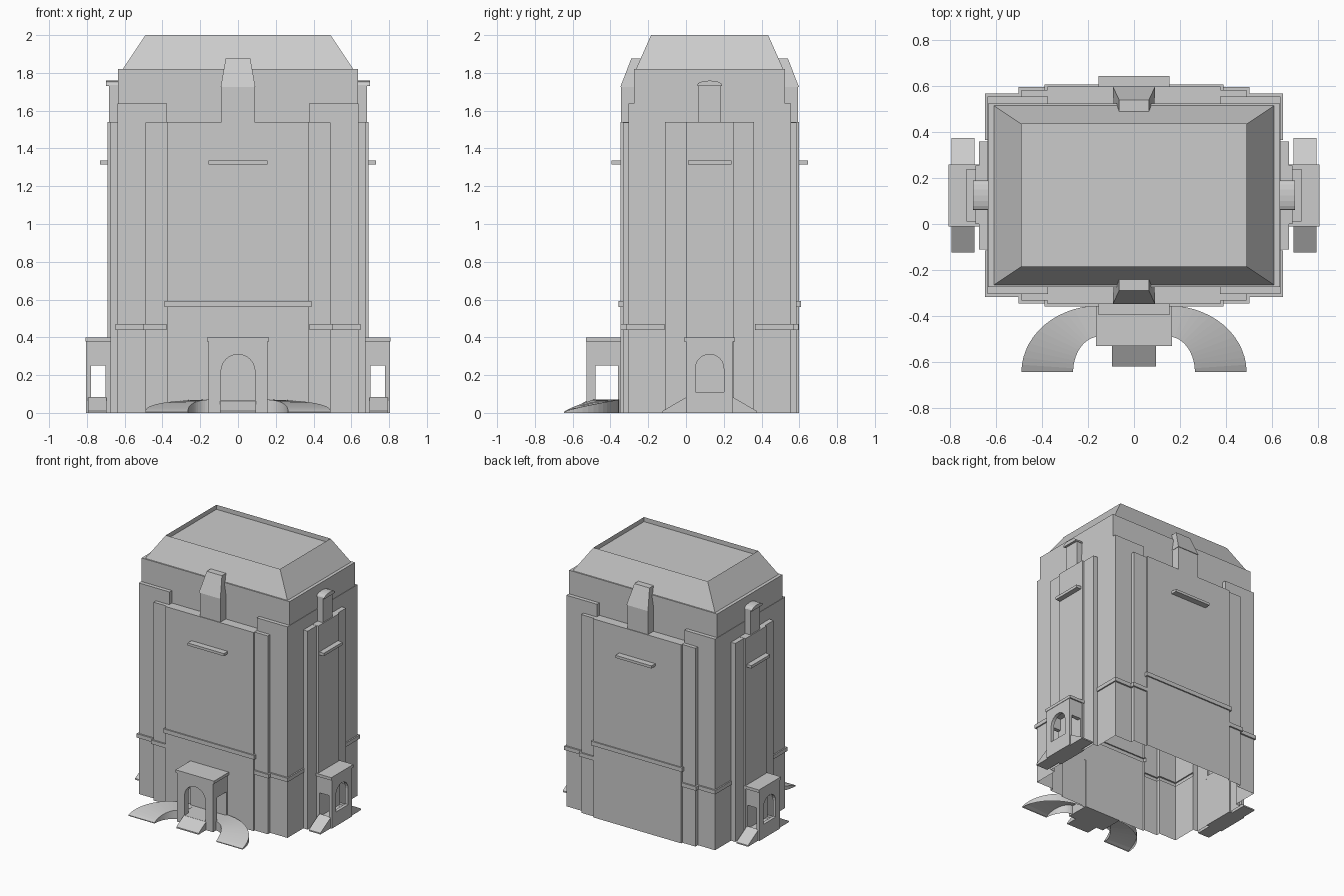
import bpy, bmesh, math

if "Cube" in bpy.data.objects:
    bpy.data.objects.remove(bpy.data.objects["Cube"])

CY = 0.125  # centre line of the tower in y


def mesh_obj(name, verts, faces):
    bm = bmesh.new()
    vs = [bm.verts.new(v) for v in verts]
    for f in faces:
        bm.faces.new([vs[i] for i in f])
    bmesh.ops.recalc_face_normals(bm, faces=bm.faces)
    me = bpy.data.meshes.new(name)
    bm.to_mesh(me)
    bm.free()
    ob = bpy.data.objects.new(name, me)
    bpy.context.collection.objects.link(ob)
    return ob


def prism(name, pts, lo, hi, axis):
    """Extrude a 2D outline along an axis ('x': pts are y,z / 'y': pts are x,z)."""
    n = len(pts)
    place = {'x': lambda p, d: (d, p[0], p[1]), 'y': lambda p, d: (p[0], d, p[1])}[axis]
    verts = [place(p, lo) for p in pts] + [place(p, hi) for p in pts]
    faces = [list(range(n)), list(range(n, 2 * n))]
    faces += [[i, (i + 1) % n, n + (i + 1) % n, n + i] for i in range(n)]
    return mesh_obj(name, verts, faces)


def box(name, x0, x1, y0, y1, z0, z1):
    return prism(name, [(x0, z0), (x1, z0), (x1, z1), (x0, z1)], y0, y1, 'y')


def boolean(ob, other, op):
    m = ob.modifiers.new("bool", 'BOOLEAN')
    m.operation, m.object, m.solver = op, other, 'EXACT'
    bpy.context.view_layer.objects.active = ob
    bpy.ops.object.modifier_apply(modifier=m.name)
    bpy.data.objects.remove(other, do_unlink=True)


def arch(half, z0, top, steps=12):
    spring = top - half
    return [(-half, z0), (half, z0)] + [
        (half * math.cos(math.pi * i / steps), spring + half * math.sin(math.pi * i / steps))
        for i in range(steps + 1)]


# Tower shell: stepped walls merged into one surface
tower = box("tower_walls", -0.635, 0.635, CY - 0.40, CY + 0.40, -0.1, 1.82)


def add(hx, y0, y1, z0, z1):
    boolean(tower, box("part", -hx, hx, y0, y1, z0, z1), 'UNION')


def add_sym(hx, hy, z0, z1):
    add(hx, CY - hy, CY + hy, z0, z1)


for s in (-1, 1):  # corner blocks
    a, b = sorted((s * 0.375, s * 0.638))
    boolean(tower, box("part", a, b, CY - 0.43, CY + 0.43, -0.11, 1.637), 'UNION')
add_sym(0.49, 0.459, -0.12, 1.538)      # front and back pilasters
add_sym(0.377, 0.473, -0.13, 1.54)      # front and back panels
add(0.675, -0.11, 0.36, -0.14, 1.539)   # side pilasters
add(0.69, 0.0, 0.255, -0.15, 1.541)     # side panels
add(0.682, 0.065, 0.185, 1.3, 1.735)    # side chimneys
add_sym(0.39, 0.483, 0.56, 0.592)       # front and back string course
add_sym(0.155, 0.52, 1.315, 1.335)      # front and back balcony ledges
add(0.73, 0.01, 0.24, 1.314, 1.336)     # side balcony ledges
add_sym(0.088, 0.468, 1.45, 1.73)       # front and back chimneys
for sx in (-1, 1):  # corner string courses
    for sy in (-1, 1):
        for xa, xb, ya, yb in ((0.379, 0.648, 0.24, 0.443), (0.378, 0.503, 0.3, 0.471)):
            x0, x1 = sorted((sx * xa, sx * xb))
            y0, y1 = sorted((CY + sy * ya, CY + sy * yb))
            boolean(tower, box("part", x0, x1, y0, y1, 0.44, 0.47), 'UNION')

# Trim at the ground, leaving the underside open
bm = bmesh.new()
bm.from_mesh(tower.data)
bmesh.ops.bisect_plane(bm, geom=bm.verts[:] + bm.edges[:] + bm.faces[:],
                       plane_co=(0, 0, 0), plane_no=(0, 0, 1), clear_inner=True)
bm.to_mesh(tower.data)
bm.free()

# Roof: sloped sides and a sunken flat top
rings = [(0.61, 0.39, 1.82), (0.49, 0.31, 2.0), (0.49, 0.31, 1.965)]
verts = [(sx * hx, CY + sy * hy, z) for hx, hy, z in rings
         for sx, sy in ((-1, -1), (1, -1), (1, 1), (-1, 1))]
faces = [[r + i, r + (i + 1) % 4, r + 4 + (i + 1) % 4, r + 4 + i]
         for r in (0, 4) for i in range(4)] + [[8, 9, 10, 11]]
mesh_obj("roof", verts, faces)

# Chimney hoods on the front and back
for s, side in ((-1, "front"), (1, "back")):
    v = [(x, CY + s * y, z) for x, y, z in (
        (-0.092, 0.473, 1.725), (0.092, 0.473, 1.725), (0.088, 0.355, 1.725), (-0.088, 0.355, 1.725),
        (-0.065, 0.415, 1.875), (0.065, 0.415, 1.875), (0.065, 0.355, 1.875), (-0.065, 0.355, 1.875))]
    mesh_obj(side + "_chimney_hood", v, [(0, 1, 2, 3), (4, 5, 6, 7), (0, 1, 5, 4),
                                         (1, 2, 6, 5), (2, 3, 7, 6), (3, 0, 4, 7)])

# Rounded chimney caps on the sides
cap = [(CY - 0.065, 1.73)] + [(CY - 0.065 * math.cos(math.pi * i / 8),
                               1.737 + 0.022 * math.sin(math.pi * i / 8)) for i in range(9)]
cap.append((CY + 0.065, 1.73))
for s, side in ((-1, "left"), (1, "right")):
    lo, hi = sorted((s * 0.62, s * 0.7))
    prism(side + "_chimney_cap", cap, lo, hi, 'x')


# Porches: built facing -y, then turned into place
def porch(name, hw, front, back, o0, o1, ahalf, sill):
    ob = box(name, -hw, hw, front, back, 0, 0.379)
    boolean(ob, box("cut", -hw + 0.03, hw - 0.03, o0, o1, 0.065, 0.34), 'DIFFERENCE')
    boolean(ob, box("cut", -1, 1, o0 + 0.001, o1 - 0.001, 0.066, 0.25), 'DIFFERENCE')
    boolean(ob, prism("cut", arch(ahalf, sill, 0.31), front - 0.1, o0 + 0.02, 'y'), 'DIFFERENCE')
    roof = box(name + "_cap", -hw - 0.01, hw + 0.01, front - 0.003, back, 0.378, 0.4)
    return [ob, roof]


porch("front_porch", 0.155, -0.527, -0.345, -0.48, -0.36, 0.09, 0.065)
prism("front_steps", [(-0.62, 0), (-0.525, 0), (-0.525, 0.065), (-0.62, 0.01)], -0.095, 0.095, 'x')

for s, side in ((-1, "left"), (1, "right")):
    parts = porch(side + "_porch", 0.125, -0.805, -0.67, -0.78, -0.70, 0.075, 0.11)
    for t, end in ((-1, "front"), (1, "back")):
        parts.append(prism(f"{side}_{end}_ramp",
                           [(t * 0.12, 0), (t * 0.25, 0), (t * 0.25, 0.01), (t * 0.12, 0.085)],
                           -0.795, -0.695, 'y'))
    for p in parts:
        p.location = (0, CY, 0)
        p.rotation_euler = (0, 0, s * math.pi / 2)

# Curved ramps sweeping down from the front porch
N = 14
for s, side in ((-1, "left"), (1, "right")):
    v = []
    for i in range(N + 1):
        t = i / N
        a = t * math.pi / 2
        yo = -0.645 + 0.29 * math.cos(a)
        outer = (s * (0.15 + 0.34 * math.sin(a)), yo)
        inner = (s * (0.15 + 0.115 * math.sin(a)), -0.645 + 0.155 * math.cos(a))
        z = 0.006 + 0.064 * math.cos(a) ** 0.8 if t < 1 else 0.006
        v += [(*outer, 0), (*outer, z), (*inner, z), (*inner, 0)]
    f = [[4 * i + k, 4 * i + k + 1, 4 * i + k + 5, 4 * i + k + 4] for i in range(N) for k in range(3)]
    f.append([4 * N + k for k in range(4)])
    mesh_obj(side + "_curved_ramp", v, f)
